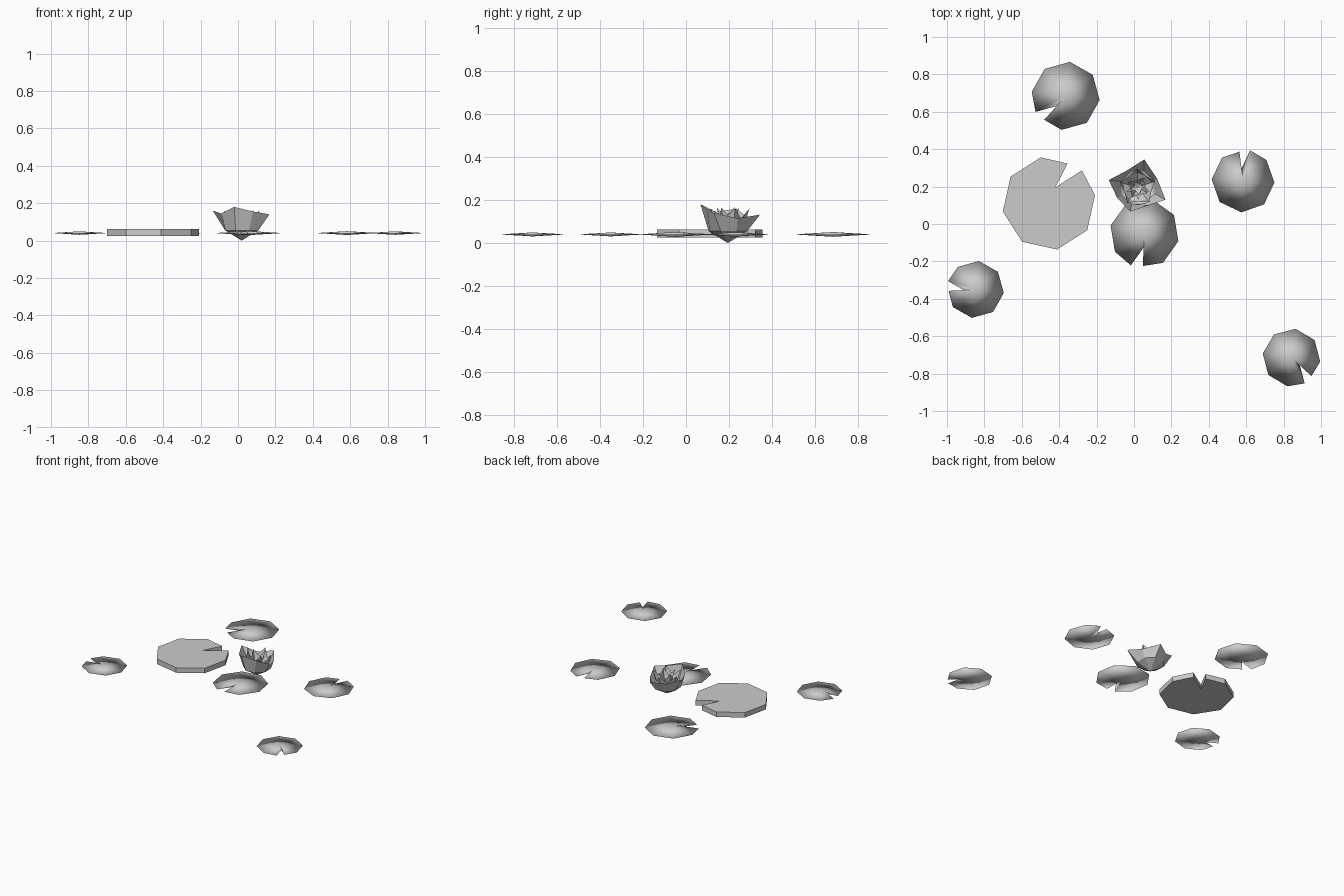
import bpy, math
from mathutils import Vector

cube = bpy.data.objects.get("Cube")
if cube:
    bpy.data.objects.remove(cube)

grey = bpy.data.materials.new("plain grey")
grey.use_nodes = True
colour = (0.6, 0.6, 0.6, 1)
grey.diffuse_color = colour
grey.node_tree.nodes["Principled BSDF"].inputs["Base Color"].default_value = colour


def add(name, verts, faces, smooth=False):
    mesh = bpy.data.meshes.new(name)
    mesh.from_pydata(verts, [], faces)
    mesh.materials.append(grey)
    for p in mesh.polygons:
        p.use_smooth = smooth
    obj = bpy.data.objects.new(name, mesh)
    bpy.context.collection.objects.link(obj)
    return obj


def polar(cx, cy, r, degrees, z):
    a = math.radians(degrees)
    return (cx + r * math.cos(a), cy + r * math.sin(a), z)


def outline(cx, cy, r, notch, z):
    """Octagon whose corner at the notch angle is cut by a narrow wedge."""
    pts = [polar(cx, cy, r, notch + 45 * k, z) for k in range(1, 8)]
    pts.append(polar(cx, cy, r, notch - 10, z))
    pts.append(polar(cx, cy, r * 0.37, notch + 13, z))
    pts.append(polar(cx, cy, r * 0.94, notch + 10, z))
    return pts


# Large flat pad
low, high = (outline(-0.455, 0.11, 0.25, 55, z) for z in (0.025, 0.062))
n = len(low)
add("large_pad", low + high,
    [list(range(n))[::-1], list(range(n, 2 * n))] +
    [(i, (i + 1) % n, n + (i + 1) % n, n + i) for i in range(n)])

# Small lens-shaped pads: centre x, y, radius, notch angle
pads = {
    "back_pad": (-0.365, 0.685, 0.183, -142),
    "left_pad": (0.583, 0.23, 0.168, 87),
    "middle_pad": (0.056, -0.05, 0.186, -103),
    "right_pad": (-0.848, -0.35, 0.153, 173),
    "front_pad": (0.842, -0.714, 0.155, -53),
}
for name, (x, y, r, notch) in pads.items():
    rim = outline(x, y, r, notch, 0.04)
    n = len(rim)
    verts = rim + [(x, y, 0.04 + r * 0.06), (x, y, 0.04 - r * 0.06)]
    faces = []
    for i in range(n):
        j = (i + 1) % n
        faces += [(i, j, n), (j, i, n + 1)]
    add(name, verts, faces, smooth=True)

# Flower cup: a point below, a base ring, and a rim of tips and dips
rim = [(-0.135, 0.235, 0.16), (-0.09, 0.14, 0.145), (-0.02, 0.067, 0.18),
       (0.08, 0.1, 0.155), (0.168, 0.13, 0.14), (0.125, 0.24, 0.115),
       (0.055, 0.345, 0.132), (-0.04, 0.285, 0.12)]
n = len(rim)
cx, cy = 0.02, 0.195
base = [polar(cx, cy, 0.095, 160 + 45 * i, 0.055) for i in range(n)]
faces = []
for i in range(n):
    j = (i + 1) % n
    faces += [(i, j, n + j, n + i), (j, i, 2 * n)]
add("flower_cup", base + rim + [(cx, cy, 0)], faces)


# Inner petals: folded diamonds in rings
def petal_ring(name, count, start, mid, tip, spread):
    verts, faces = [], []
    for k in range(count):
        a = start + 360 * k / count
        b = len(verts)
        verts += [polar(cx, cy, 0.02, a, 0.05),
                  polar(cx, cy, mid[0], a - spread, mid[1]),
                  polar(cx, cy, tip[0], a, tip[1]),
                  polar(cx, cy, mid[0], a + spread, mid[1]),
                  polar(cx, cy, mid[0] * 1.05, a, mid[1] - 0.02)]
        faces += [(b + i, b + (i + 1) % 4, b + 4) for i in range(4)]
    add(name, verts, faces)


petal_ring("middle_petals", 5, 20, (0.075, 0.11), (0.1, 0.16), 38)
petal_ring("inner_petals", 4, 60, (0.04, 0.12), (0.06, 0.165), 45)
